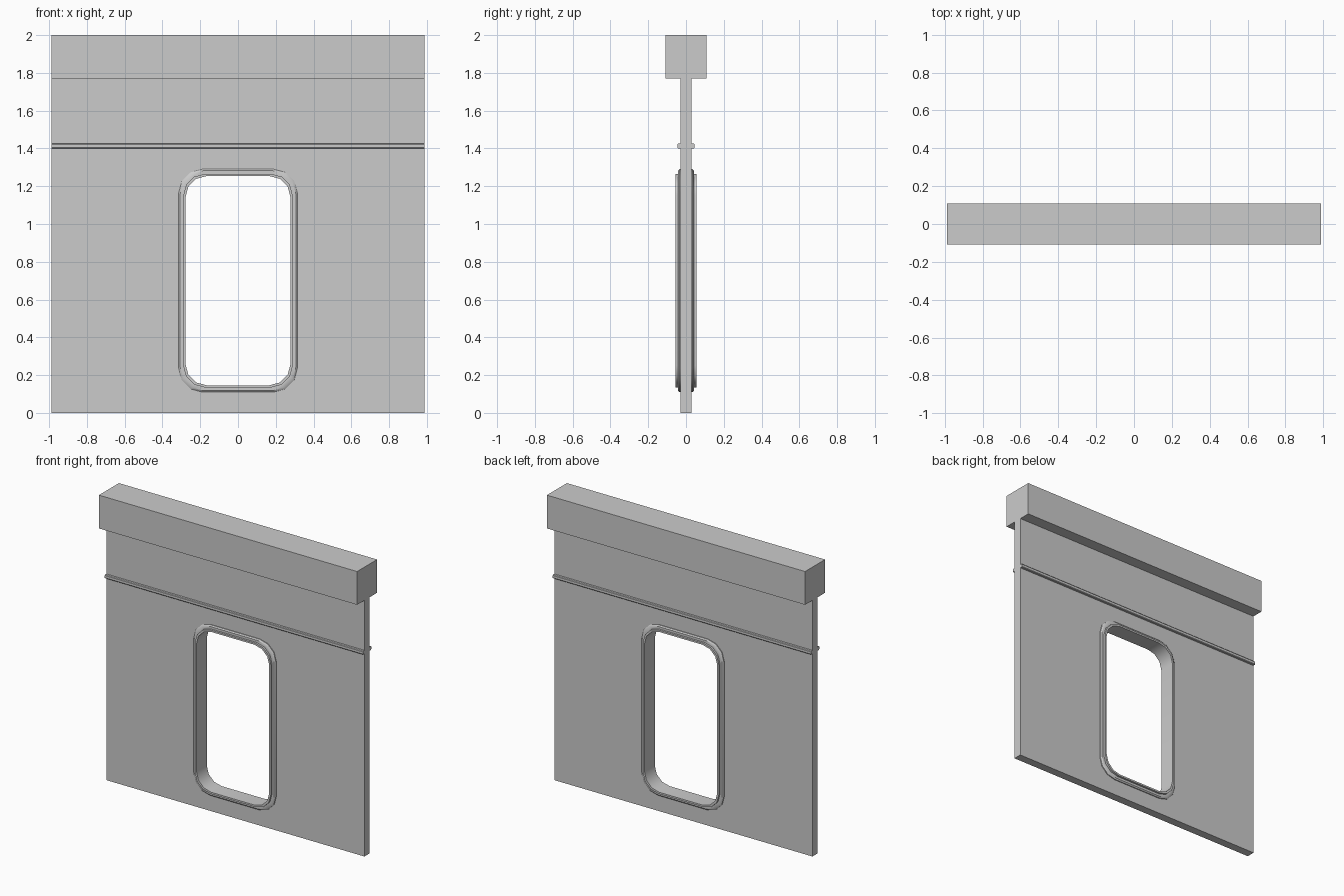
import bpy, bmesh
from math import sin, cos, pi, radians

if "Cube" in bpy.data.objects:
    bpy.data.objects.remove(bpy.data.objects["Cube"])

HALF_W = 0.987      # half length of the wall
WALL_Y = 0.029      # half thickness of the wall


def finish(name, bm):
    bmesh.ops.recalc_face_normals(bm, faces=bm.faces)
    mesh = bpy.data.meshes.new(name)
    bm.to_mesh(mesh)
    bm.free()
    ob = bpy.data.objects.new(name, mesh)
    bpy.context.collection.objects.link(ob)
    return ob


def extrude_x(name, profile):
    """Sweep a closed (y, z) profile along the length of the wall."""
    bm = bmesh.new()
    face = bm.faces.new([bm.verts.new((-HALF_W, y, z)) for y, z in profile])
    new = bmesh.ops.extrude_face_region(bm, geom=[face], use_keep_orig=True)["geom"]
    verts = [g for g in new if isinstance(g, bmesh.types.BMVert)]
    bmesh.ops.translate(bm, verts=verts, vec=(2 * HALF_W, 0, 0))
    return finish(name, bm)


def opening(inset, segments=3):
    """Rounded rectangle outline in x, z, inset from the frame's outer edge."""
    w, z0, z1, r = 0.314 - inset, 0.11 + inset, 1.29 - inset, 0.125 - 0.35 * inset
    pts = []
    for k, (sx, z) in enumerate([(1, z1 - r), (-1, z1 - r), (-1, z0 + r), (1, z0 + r)]):
        for i in range(segments + 1):
            a = (k + i / segments) * pi / 2
            pts.append((sx * (w - r) + r * cos(a), z + r * sin(a)))
    return pts


# Wall panel with a rounded opening
bm = bmesh.new()
outer = [(-HALF_W, 0), (HALF_W, 0), (HALF_W, 1.77), (-HALF_W, 1.77)]
edges = []
for loop in (outer, opening(0.018)):
    vs = [bm.verts.new((x, -WALL_Y, z)) for x, z in loop]
    edges += [bm.edges.new((vs[i - 1], vs[i])) for i in range(len(vs))]
bmesh.ops.triangle_fill(bm, use_beauty=True, edges=edges)
new = bmesh.ops.extrude_face_region(bm, geom=bm.faces[:], use_keep_orig=True)["geom"]
bmesh.ops.translate(bm, verts=[g for g in new if isinstance(g, bmesh.types.BMVert)],
                    vec=(0, 2 * WALL_Y, 0))
finish("wall_panel", bm)

# Top beam
extrude_x("top_beam", [(-0.109, 1.77), (0.109, 1.77), (0.109, 2.0), (-0.109, 2.0)])

# Thin trim rails on both faces
for side, s in (("front", -1), ("back", 1)):
    extrude_x(side + "_trim_rail", [(s * 0.028, 1.401), (s * 0.043, 1.401), (s * 0.046, 1.405),
                                    (s * 0.046, 1.421), (s * 0.043, 1.425), (s * 0.028, 1.425)])

# Stepped window frame running through the wall
half = [(0.0, 0.028), (0.0, 0.035), (0.008, 0.042), (0.024, 0.042), (0.024, 0.056), (0.036, 0.056)]
section = [(d, -y) for d, y in half] + [(d, y) for d, y in reversed(half)]
bm = bmesh.new()
rings = [[bm.verts.new((x, y, z)) for x, z in opening(d)] for d, y in section]
for i, ring in enumerate(rings):
    prev = rings[i - 1]
    for j in range(len(ring)):
        bm.faces.new((prev[j - 1], prev[j], ring[j], ring[j - 1]))
frame = finish("window_frame", bm)
bpy.context.view_layer.objects.active = frame
frame.select_set(True)
bpy.ops.object.shade_smooth_by_angle(angle=radians(35))
